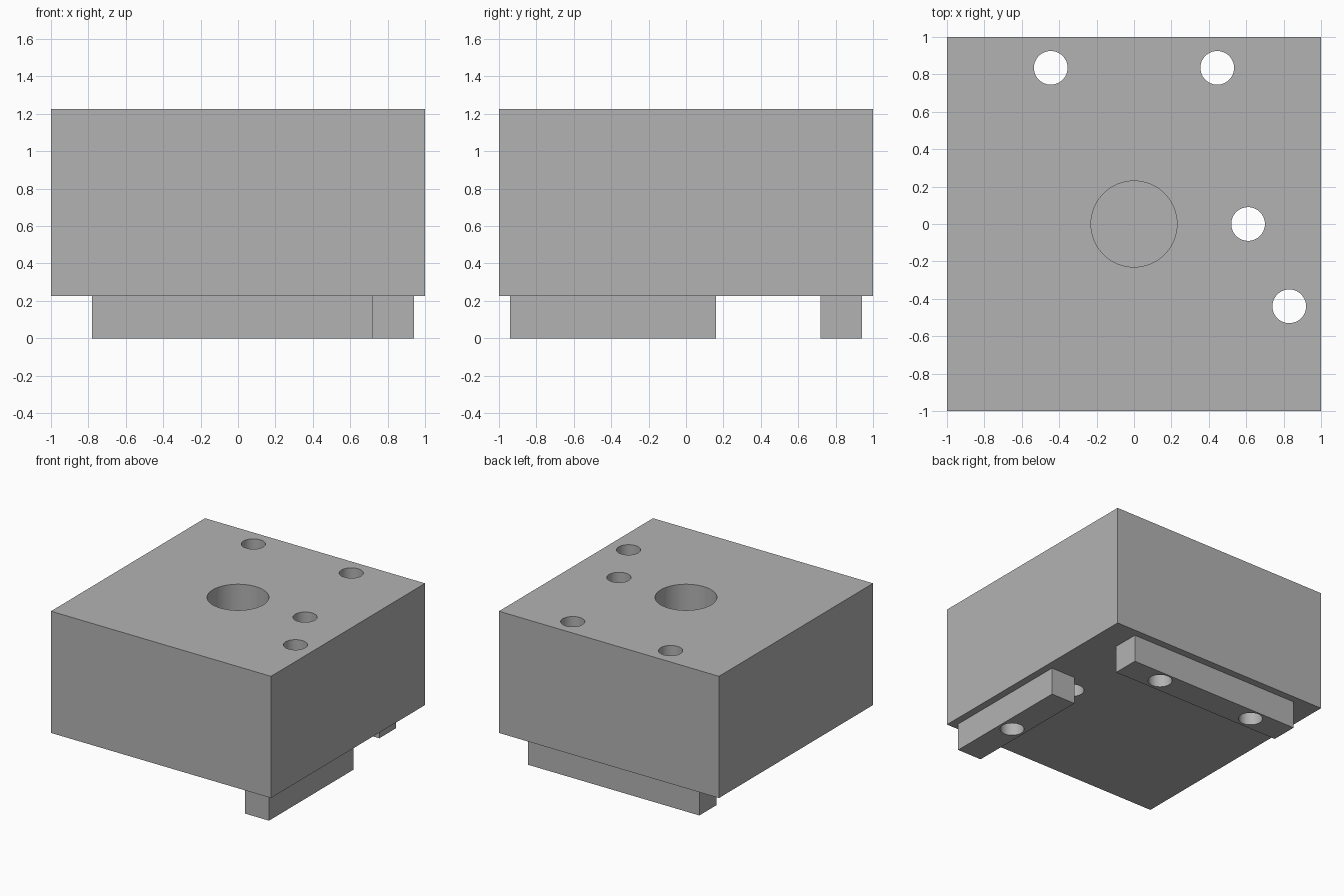
import bpy
from math import radians

if "Cube" in bpy.data.objects:
    bpy.data.objects.remove(bpy.data.objects["Cube"], do_unlink=True)

# One plain grey for everything
grey = bpy.data.materials.new("grey_metal")
grey.use_nodes = True
colour = (0.45, 0.45, 0.45, 1)
grey.diffuse_color = colour
grey.node_tree.nodes["Principled BSDF"].inputs["Base Color"].default_value = colour

BLOCK_BOTTOM, BLOCK_TOP = 0.225, 1.225
BORE_FLOOR = 0.6
BOLT_RADIUS = 0.09


def add_box(name, low, high):
    bpy.ops.mesh.primitive_cube_add(size=1)
    box = bpy.context.object
    box.name = name
    box.location = [(a + b) / 2 for a, b in zip(low, high)]
    box.scale = [b - a for a, b in zip(low, high)]
    bpy.ops.object.transform_apply(location=True, rotation=False, scale=True)
    box.data.materials.append(grey)
    return box


def drill(part, x, y, radius, bottom=-0.5, top=2.0):
    bpy.ops.mesh.primitive_cylinder_add(
        vertices=64, radius=radius, depth=top - bottom,
        location=(x, y, (bottom + top) / 2))
    cutter = bpy.context.object
    cutter.hide_render = True
    cutter.data.materials.append(grey)
    bpy.context.view_layer.objects.active = part
    cut = part.modifiers.new("hole", "BOOLEAN")
    cut.operation = "DIFFERENCE"
    cut.solver = "EXACT"
    cut.object = cutter
    bpy.ops.object.modifier_apply(modifier=cut.name)
    bpy.data.objects.remove(cutter, do_unlink=True)


# Main block and the two rails beneath it
block = add_box("block", (-1, -1, BLOCK_BOTTOM), (1, 1, BLOCK_TOP))
back_rail = add_box("back_rail", (-0.78, 0.72, 0), (0.78, 0.94, BLOCK_BOTTOM))
side_rail = add_box("side_rail", (0.72, -0.94, 0), (0.94, 0.16, BLOCK_BOTTOM))

# Blind central bore and the free through hole
drill(block, 0, 0, 0.23, bottom=BORE_FLOOR)
drill(block, 0.61, 0, BOLT_RADIUS)

# Bolt holes passing through block and rail
for rail, x, y in ((back_rail, -0.445, 0.835),
                   (back_rail, 0.445, 0.835),
                   (side_rail, 0.83, -0.44)):
    drill(block, x, y, BOLT_RADIUS)
    drill(rail, x, y, BOLT_RADIUS)

# Round hole walls, crisp edges
for part in (block, back_rail, side_rail):
    bpy.ops.object.select_all(action="DESELECT")
    part.select_set(True)
    bpy.context.view_layer.objects.active = part
    bpy.ops.object.shade_smooth_by_angle(angle=radians(30))
